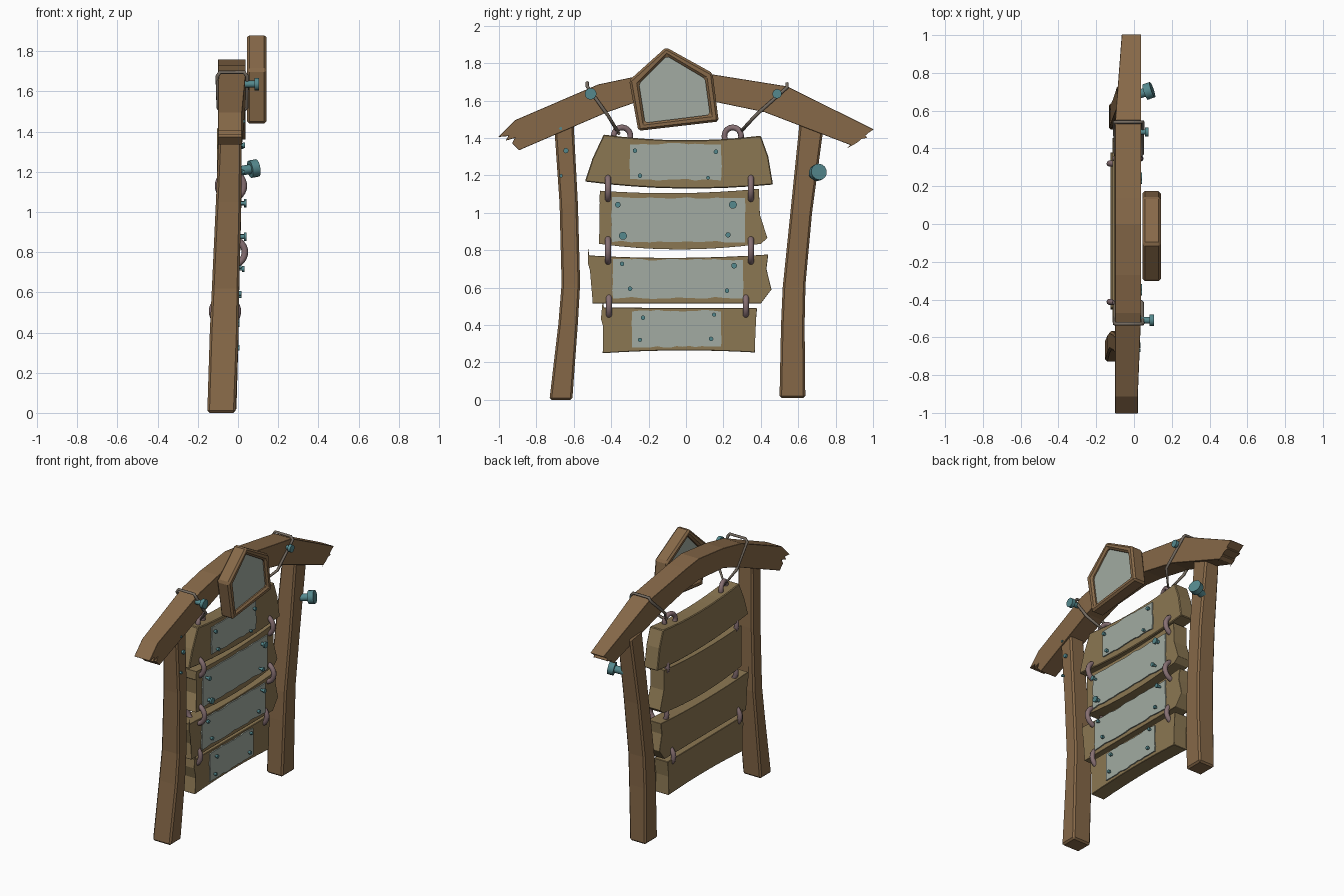
import bpy, bmesh, math, random
from mathutils import Vector

if "Cube" in bpy.data.objects:
    bpy.data.objects.remove(bpy.data.objects["Cube"])

random.seed(4)


def material(name, color):
    m = bpy.data.materials.new(name)
    m.diffuse_color = (*color, 1)
    m.use_nodes = True
    m.node_tree.nodes["Principled BSDF"].inputs["Base Color"].default_value = m.diffuse_color
    return m


WOOD = material("dark_wood", (0.24, 0.14, 0.065))
BOARD = material("board_wood", (0.26, 0.185, 0.085))
PLATE = material("pale_metal", (0.36, 0.41, 0.36))
NAIL = material("teal_metal", (0.09, 0.25, 0.27))
RING = material("ring_metal", (0.24, 0.16, 0.17))
ROPE = material("rope_fibre", (0.18, 0.15, 0.12))


def finish(name, bm, mat, bevel=0):
    bmesh.ops.recalc_face_normals(bm, faces=bm.faces)
    me = bpy.data.meshes.new(name)
    bm.to_mesh(me)
    bm.free()
    ob = bpy.data.objects.new(name, me)
    bpy.context.collection.objects.link(ob)
    me.materials.append(mat)
    if bevel:
        mod = ob.modifiers.new("worn_edges", "BEVEL")
        mod.width, mod.segments = bevel, 1
        mod.limit_method, mod.angle_limit = "ANGLE", math.radians(35)
    return ob


def plank(name, mat, a, b, xs, end=(), start=(), bevel=0.011):
    """Solid between edge lists a and b (y, z); start and end hold the broken tips."""
    n = len(a)
    if len(xs) == 2 and not isinstance(xs[0], tuple):
        xs = [xs] * n
    loop = [(p, xs[i]) for i, p in enumerate(a)] + [(p, xs[-1]) for p in end]
    loop += [(b[i], xs[i]) for i in reversed(range(n))] + [(p, xs[0]) for p in start]
    k, e = len(loop), len(end)
    bm = bmesh.new()
    sides = [[bm.verts.new((x[s], p[0], p[1])) for p, x in loop] for s in (0, 1)]
    lower = lambda i: n + e + n - 1 - i
    for v in sides:
        for i in range(n - 1):
            bm.faces.new([v[i], v[i + 1], v[lower(i + 1)], v[lower(i)]])
        if end:
            bm.faces.new(v[n - 1:n + e + 1])
        if start:
            bm.faces.new(v[lower(0):] + [v[0]])
    for i in range(k):
        j = (i + 1) % k
        bm.faces.new([sides[0][i], sides[0][j], sides[1][j], sides[1][i]])
    return finish(name, bm, mat, bevel)


def sag(p, n=8):
    """Smooth curve through three points, so the board edges bow gently."""
    (y0, z0), (y1, z1), (y2, z2) = p
    out = []
    for i in range(n + 1):
        t = i / n
        w = (1 - t) * (1 - 2 * t), 4 * t * (1 - t), t * (2 * t - 1)
        out.append((y0 + (y2 - y0) * t, w[0] * z0 + w[1] * z1 + w[2] * z2))
    return out


def cylinder(name, p, direction, r, length, mat, sides=14):
    d = Vector(direction).normalized()
    bpy.ops.mesh.primitive_cylinder_add(vertices=sides, radius=r, depth=length,
                                        location=Vector(p) + d * length / 2,
                                        rotation=d.to_track_quat("Z", "Y").to_euler())
    ob = bpy.context.object
    ob.name = name
    ob.data.materials.append(mat)
    bpy.ops.object.shade_smooth_by_angle()


def nail(name, x0, x1, y, z, r, head=0.012, tilt=(1, 0, 0)):
    d = Vector(tilt).normalized()
    p = Vector((x0, y, z))
    cylinder(name + "_shaft", p, d, r * 0.55, x1 - x0 - head / 2, NAIL)
    cylinder(name + "_head", p + d * (x1 - x0 - head), d, r, head, NAIL)


def ring(name, p, r, minor, rot):
    bpy.ops.mesh.primitive_torus_add(major_segments=28, minor_segments=10, major_radius=r,
                                     minor_radius=minor, location=p, rotation=rot)
    ob = bpy.context.object
    ob.name = name
    ob.data.materials.append(RING)
    bpy.ops.object.shade_smooth()


# Arched top beam with splintered ends
plank("top_beam", WOOD,
      [(-.914, 1.495), (-.47, 1.686), (-.27, 1.728), (0, 1.758), (.14, 1.74), (.54, 1.676),
       (1.004, 1.446)],
      [(-.893, 1.334), (-.42, 1.538), (-.27, 1.59), (0, 1.61), (.16, 1.592), (.42, 1.538),
       (.885, 1.36)],
      [(-.10, .02)] + [(-.10, .038)] * 5 + [(-.065, .038)],
      end=[(.955, 1.418), (.965, 1.402), (.905, 1.39), (.912, 1.375)],
      start=[(-.93, 1.372), (-.915, 1.40), (-.965, 1.385), (-.95, 1.41), (-1.004, 1.405)])

# Side posts
plank("left_post", WOOD,
      [(-.73, 0), (-.682, .41), (-.665, .62), (-.676, 1.05), (-.707, 1.50)],
      [(-.608, 0), (-.578, .41), (-.566, .62), (-.578, 1.05), (-.602, 1.50)],
      [(-.153, -.012), (-.14, .003), (-.13, .006), (-.11, .016), (-.09, .02)])
plank("right_post", WOOD,
      [(.50, .01), (.508, .40), (.517, .60), (.558, 1.0), (.608, 1.49)],
      [(.638, .01), (.634, .40), (.639, .62), (.674, 1.0), (.737, 1.47)],
      [(-.133, -.008), (-.13, .003), (-.125, .006), (-.11, .016), (-.09, .02)])

# Hanging boards: upper edge, lower edge, right tips, left tips, front x
boards = [
    ([(-.44, 1.418), (-.02, 1.388), (.40, 1.412)], [(-.54, 1.167), (-.04, 1.13), (.465, 1.151)],
     [(.44, 1.30)], [(-.50, 1.29)], 0.0),
    ([(-.46, 1.118), (-.03, 1.105), (.39, 1.128)], [(-.465, .834), (-.03, .804), (.40, .834)],
     [(.395, .99), (.435, .865)], [(-.42, .94), (-.43, 1.04), (-.463, 1.06)], 0.0),
    ([(-.522, .772), (-.04, .759), (.44, .777)], [(-.50, .515), (-.05, .516), (.40, .515)],
     [(.43, .70), (.457, .59)], [(-.49, .62), (-.522, .727)], -.01),
    ([(-.446, .494), (-.03, .491), (.38, .49)], [(-.446, .249), (-.04, .264), (.37, .253)],
     [(.364, .38)], [(-.428, .353), (-.452, .433)], -.02),
]
for i, (a, b, end, start, x) in enumerate(boards):
    plank(f"board_{i + 1}", BOARD, sag(a), sag(b), (x - .105, x), end, start, 0.005)

# Worn metal plates with wavy edges, nailed at the corners
plates = [(-.30, .187, 1.176, 1.369), (-.396, .315, .845, 1.08),
          (-.39, .305, .545, .749), (-.289, .187, .283, .476)]
nails = [
    [(-.273, 1.332, .012), (.16, 1.326, .012), (-.246, 1.198, .012), (.118, 1.187, .01)],
    [(-.364, 1.043, .015), (.251, 1.043, .021), (-.337, .877, .021), (.225, .882, .014)],
    [(-.342, .727, .012), (.257, .717, .015), (-.299, .594, .012), (.219, .583, .012)],
    [(-.23, .439, .012), (.15, .455, .011), (-.246, .321, .011), (.134, .326, .012)],
]
wob = lambda: random.uniform(-.005, .005)
for i, (y0, y1, z0, z1) in enumerate(plates):
    x, n = boards[i][4], 14
    ys = [y0 + (y1 - y0) * k / n for k in range(n + 1)]
    zs = [z0 + (z1 - z0) * k / 5 for k in range(1, 5)]
    plank(f"plate_{i + 1}", PLATE, [(y, z1 + wob()) for y in ys], [(y, z0 + wob()) for y in ys],
          (x - .01, x + .008), [(y1 + wob(), z) for z in reversed(zs)],
          [(y0 + wob(), z) for z in zs], 0)
    for j, (y, z, r) in enumerate(nails[i]):
        nail(f"plate_nail_{i + 1}_{j + 1}", x - .01, x + (.042 if r > .013 else .028), y, z, r)

# Nails and large bolt in the posts, bolts holding the ropes
for j, (y, z, r) in enumerate([(-.642, 1.332, .014), (-.67, 1.45, .008), (-.668, 1.198, .009)]):
    nail(f"post_nail_{j + 1}", 0, .035, y, z, r)
nail("post_bolt", -.01, .105, .674, 1.20, .044, .04, (1, .35, .18))
nail("left_rope_bolt", 0, .105, -.51, 1.636, .031, .024)
nail("right_rope_bolt", 0, .078, .487, 1.636, .025, .02)

# Chain rings joining the boards, and hanging rings on the top board
for i, (yl, yr, z, x) in enumerate([(-.417, .347, 1.13, -.035), (-.417, .347, .80, -.03),
                                    (-.412, .32, .505, -.065)]):
    for side, y in (("left", yl), ("right", yr)):
        ring(f"{side}_chain_ring_{i + 1}", (x, y, z), .064, .0165, (math.pi / 2, 0, 0))
for side, y, s in (("left", -.342, 1), ("right", .25, -1)):
    ring(f"{side}_hanging_ring", (-.05, y, 1.41), .046, .0155, (0, math.pi / 2, .25 * s))

# Ropes looped over the beam
for side, y0, y1, zt in (("left", -.36, -.528, 1.695), ("right", .285, .54, 1.69)):
    cu = bpy.data.curves.new(side + "_rope", "CURVE")
    cu.dimensions, cu.bevel_depth, cu.bevel_resolution = "3D", .0095, 2
    low = y1 + (y0 - y1) * .66
    pts = [(-.045, y0, 1.425), (.044, low, 1.52), (.046, y1, zt - .02), (.03, y1, zt),
           (-.09, y1, zt), (-.103, y1, zt - .02), (-.098, low, 1.52)]
    sp = cu.splines.new("POLY")
    sp.points.add(len(pts) - 1)
    for q, p in zip(sp.points, pts):
        q.co = (*p, 1)
    sp.use_cyclic_u = True
    ob = bpy.data.objects.new(side + "_rope", cu)
    bpy.context.collection.objects.link(ob)
    cu.materials.append(ROPE)
    bpy.ops.object.select_all(action="DESELECT")
    ob.select_set(True)
    bpy.context.view_layer.objects.active = ob
    bpy.ops.object.convert(target="MESH")

# Five-sided frame with a pale inset panel
outer = [(-.107, 1.885), (.142, 1.747), (.175, 1.488), (-.255, 1.438), (-.304, 1.708)]
inner = [(-.102, 1.838), (.102, 1.717), (.128, 1.524), (-.219, 1.481), (-.251, 1.69)]
bm = bmesh.new()
loops = [[bm.verts.new((x, *p)) for p in pts]
         for pts, x in ((outer, .045), (outer, .142), (inner, .142), (inner, .045))]
for s in range(4):
    u, v = loops[s], loops[(s + 1) % 4]
    for i in range(5):
        j = (i + 1) % 5
        bm.faces.new([u[i], u[j], v[j], v[i]])
finish("sign_frame", bm, WOOD, 0.012)
bm = bmesh.new()
face = bm.faces.new([bm.verts.new((.075, *p)) for p in inner])
top = bmesh.ops.extrude_face_region(bm, geom=[face], use_keep_orig=True)["geom"]
bmesh.ops.translate(bm, verts=[g for g in top if isinstance(g, bmesh.types.BMVert)],
                    vec=(.045, 0, 0))
finish("sign_panel", bm, PLATE)
